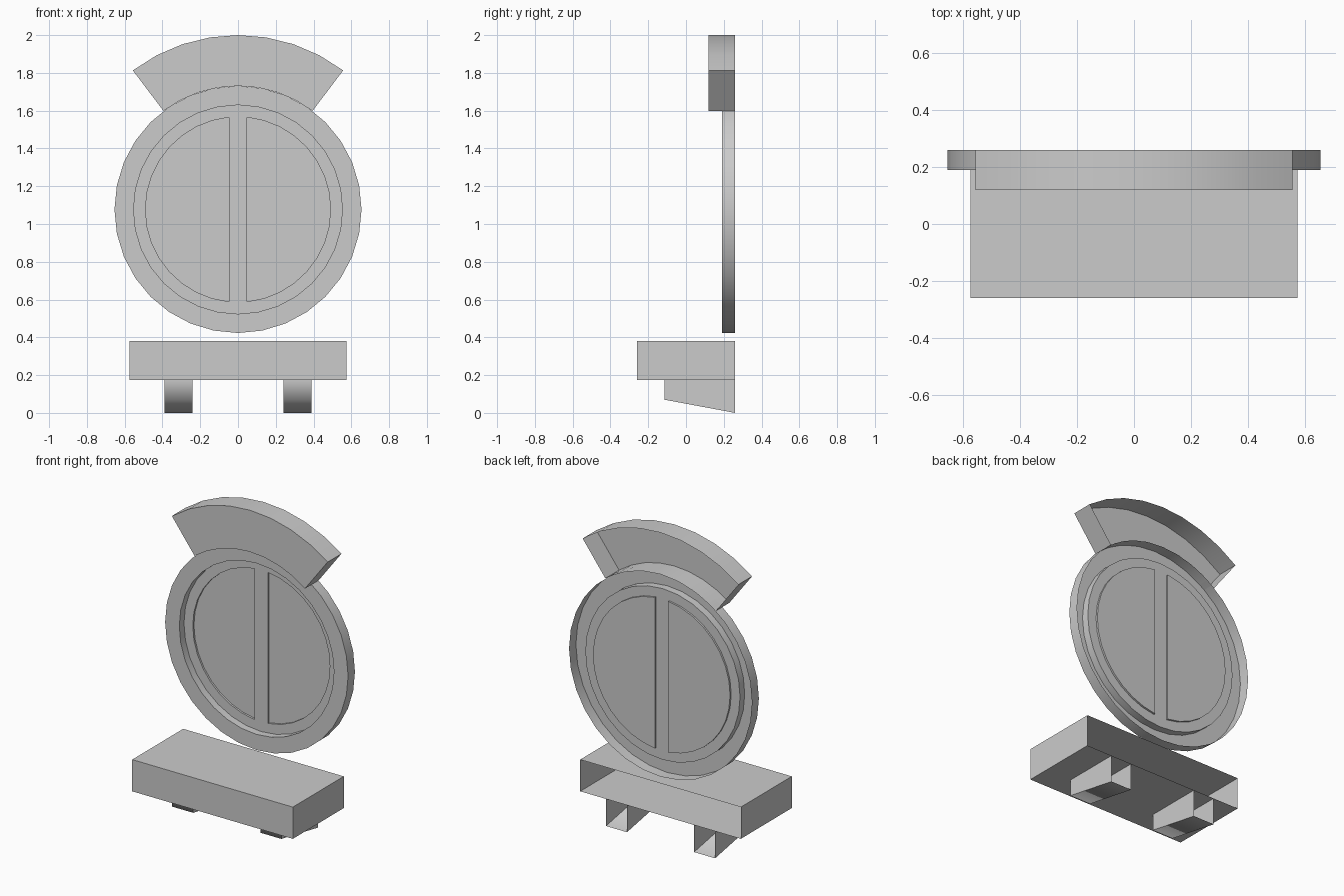
import bpy, bmesh
from math import sin, cos, acos, pi, radians

if "Cube" in bpy.data.objects:
    bpy.data.objects.remove(bpy.data.objects["Cube"])

stone = bpy.data.materials.new("light_grey_stone")
stone.use_nodes = True
grey = (0.6, 0.6, 0.6, 1)
stone.diffuse_color = grey
stone.node_tree.nodes["Principled BSDF"].inputs["Base Color"].default_value = grey

BACK = 0.26        # plane where every part meets the wall
CENTRE = 1.077     # height of the round window's centre
RING, OPENING, PANE = 0.654, 0.553, 0.49
CASEMENT_Y, PANE_Y = 0.238, 0.25


def arc(radius, start, end, steps):
    """Points (x, z) on an arc; angles run from straight up towards +x."""
    angles = [start + (end - start) * i / steps for i in range(steps + 1)]
    return [(radius * sin(a), CENTRE + radius * cos(a)) for a in angles]


def ring_verts(bm, outline, y):
    return [bm.verts.new((x, y, z)) for x, z in outline]


def strip(bm, a, b, closed=True):
    """Quads between two equally long rows of vertices."""
    n = len(a)
    for i in range(n if closed else n - 1):
        j = (i + 1) % n
        bm.faces.new((a[i], a[j], b[j], b[i]))


def finish(name, bm, smooth=False):
    """Turn the open-backed shell to face the front and make it an object."""
    bmesh.ops.recalc_face_normals(bm, faces=bm.faces)
    if sum(f.normal.y * f.calc_area() for f in bm.faces) > 0:
        bmesh.ops.reverse_faces(bm, faces=bm.faces)
    mesh = bpy.data.meshes.new(name)
    bm.to_mesh(mesh)
    bm.free()
    mesh.materials.append(stone)
    obj = bpy.data.objects.new(name, mesh)
    bpy.context.collection.objects.link(obj)
    if smooth:
        bpy.ops.object.select_all(action="DESELECT")
        obj.select_set(True)
        bpy.context.view_layer.objects.active = obj
        bpy.ops.object.shade_smooth_by_angle(angle=radians(30))
    return obj


def shell(outline, front, closed=True):
    """Front face with side walls running back to the wall plane."""
    bm = bmesh.new()
    a, b = ring_verts(bm, outline, front), ring_verts(bm, outline, BACK)
    bm.faces.new(a)
    strip(bm, a, b, closed)
    return bm


# Round surround: outer wall, front band and reveal
bm = bmesh.new()
profile = [(RING, BACK), (RING, 0.19), (OPENING, 0.19), (OPENING, CASEMENT_Y)]
rows = [ring_verts(bm, arc(r, 0, 2 * pi, 32)[:-1], y) for r, y in profile]
for a, b in zip(rows, rows[1:]):
    strip(bm, a, b)
finish("window_surround", bm, True)

# Casement with centre bar and recessed panes: one half, mirrored
bm = bmesh.new()
gap = pi / 2 - acos(0.048 / PANE)
inner = arc(PANE, gap, pi - gap, 16)
outer_row = ring_verts(bm, arc(OPENING, 0, pi, 16), CASEMENT_Y)
inner_row = ring_verts(bm, inner, CASEMENT_Y)
pane_row = ring_verts(bm, inner, PANE_Y)
strip(bm, outer_row, inner_row, closed=False)
bm.faces.new((outer_row[0], inner_row[0], inner_row[-1], outer_row[-1]))
strip(bm, inner_row, pane_row)
bm.faces.new(pane_row)
casement = finish("casement_and_panes", bm, True)
casement.modifiers.new("mirror", "MIRROR")

# Curved hood over the window
spread = radians(37.1)
hood = arc(0.923, -spread, spread, 8) + arc(RING, spread, -spread, 8)
finish("arched_hood", shell(hood, 0.12), True)

# Window sill
sill = [(-0.574, 0.38), (-0.574, 0.175), (0.574, 0.175), (0.574, 0.38)]
finish("sill", shell(sill, -BACK))

# Two brackets whose undersides drop towards the wall
for side, x in (("right", -0.315), ("left", 0.315)):
    w = 0.075
    bm = shell([(x - w, 0.175), (x - w, 0), (x + w, 0), (x + w, 0.175)], -0.115, closed=False)
    for v in bm.verts:
        if v.co.z < 0.1 and v.co.y < 0:
            v.co.z = 0.07
    bm.normal_update()
    for f in bm.faces:
        f.smooth = abs(f.normal.x) < 0.5
    finish(side + "_bracket", bm)
